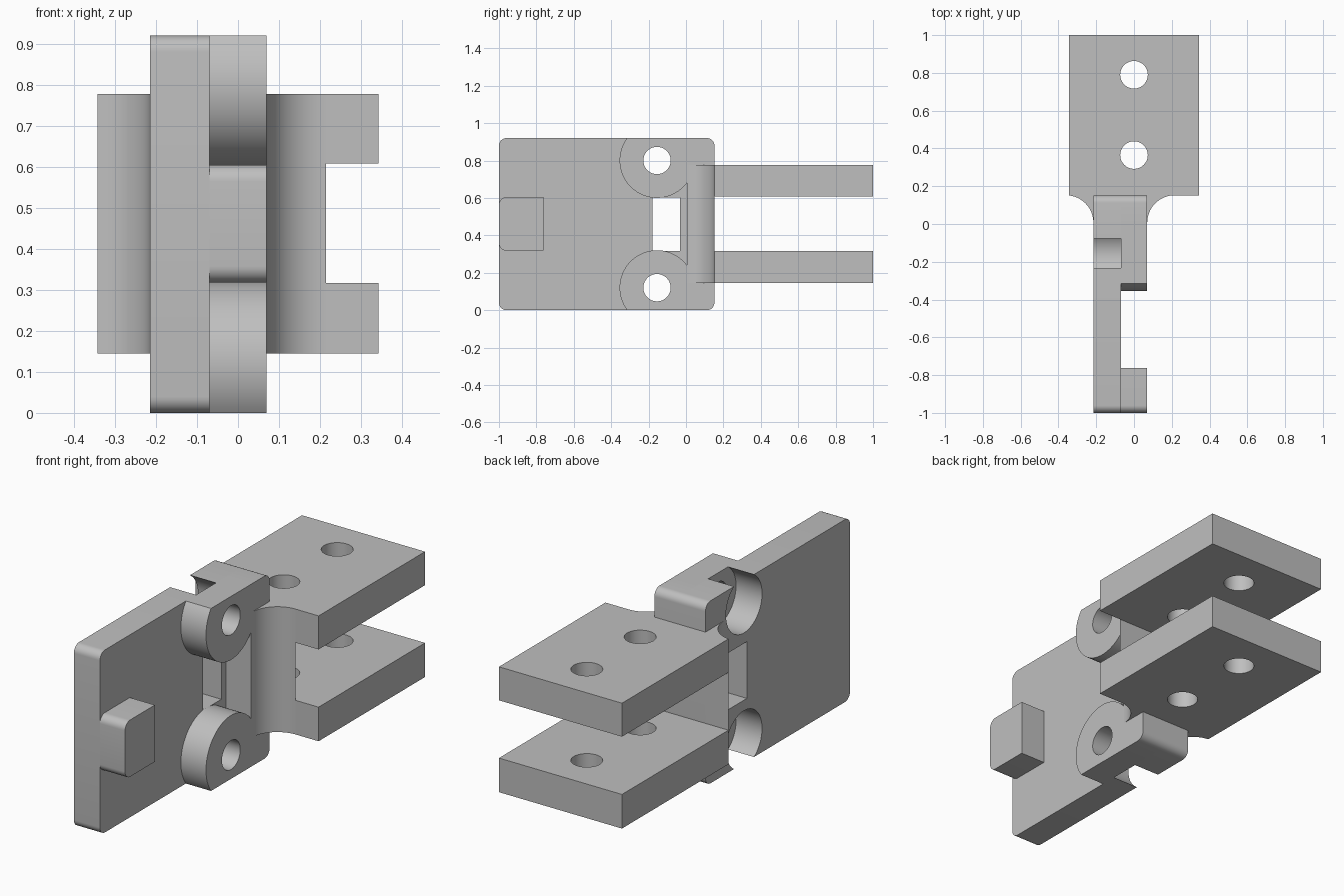
import bpy, bmesh
from math import sin, cos, radians, acos, degrees
from mathutils import Vector

if "Cube" in bpy.data.objects:
    bpy.data.objects.remove(bpy.data.objects["Cube"])

metal = bpy.data.materials.new("plain grey")
metal.use_nodes = True
grey = (0.52, 0.52, 0.52, 1)
metal.diffuse_color = grey
metal.node_tree.nodes["Principled BSDF"].inputs["Base Color"].default_value = grey

HEIGHT = 0.92
MID = HEIGHT / 2
X_OUT, X_IN, X_FACE = -0.215, -0.07, 0.07   # plate back, plate front, boss front
PIVOT_Y, PIVOT_Z = -0.155, 0.80
BACK = 0.152                                # where the flanges start
COLUMN_Y = 0.005
BEND_R = 0.145
ROUND = 0.04


def arc(cx, cy, r, start, end, steps=16):
    angles = [radians(start + (end - start) * i / steps) for i in range(steps + 1)]
    return [(cx + r * cos(a), cy + r * sin(a)) for a in angles]


def rounded(u0, u1, v0, v1, r_low, r_high):
    """Rectangle with separate corner radii on its low-u and high-u sides."""
    pts = []
    for u, v, r, a in ((u0, v0, r_low, 180), (u1, v0, r_high, 270),
                       (u1, v1, r_high, 0), (u0, v1, r_low, 90)):
        if r:
            cu = u + r if u == u0 else u - r
            cv = v + r if v == v0 else v - r
            pts += arc(cu, cv, r, a, a + 90, 8)
        else:
            pts.append((u, v))
    return pts


def prism(name, profile, axis, low, high):
    """Extrude a yz profile along x, or an xy profile along z."""
    def place(u, v, w):
        return (w, u, v) if axis == "x" else (u, v, w)
    bm = bmesh.new()
    face = bm.faces.new([bm.verts.new(place(u, v, low)) for u, v in profile])
    top = bmesh.ops.extrude_face_region(bm, geom=[face])
    shift = Vector(place(0, 0, high - low))
    bmesh.ops.translate(bm, vec=shift,
                        verts=[g for g in top["geom"] if isinstance(g, bmesh.types.BMVert)])
    bmesh.ops.recalc_face_normals(bm, faces=bm.faces)
    mesh = bpy.data.meshes.new(name)
    bm.to_mesh(mesh)
    bm.free()
    obj = bpy.data.objects.new(name, mesh)
    bpy.context.collection.objects.link(obj)
    mesh.materials.append(metal)
    return obj


def select(obj):
    bpy.ops.object.select_all(action="DESELECT")
    obj.select_set(True)
    bpy.context.view_layer.objects.active = obj


def cut(obj, profile, axis, low, high):
    cutter = prism("cutter", profile, axis, low, high)
    cutter.hide_render = True
    mod = obj.modifiers.new("cut", "BOOLEAN")
    mod.operation = "DIFFERENCE"
    mod.solver = "EXACT"
    mod.object = cutter
    select(obj)
    bpy.ops.object.modifier_apply(modifier=mod.name)
    bpy.data.objects.remove(cutter)


def circle(u, v, r):
    return arc(u, v, r, 0, 360, 48)[:-1]


def flip(profile):
    return [(u, HEIGHT - v) for u, v in profile]


parts = []

# Mounting plate with round recesses behind the bosses and a window
plate = prism("mounting_plate", rounded(-1, BACK, 0, HEIGHT, ROUND, ROUND), "x", X_OUT, X_IN)
for z in (PIVOT_Z, HEIGHT - PIVOT_Z):
    cut(plate, circle(PIVOT_Y, z, 0.144), "x", X_OUT - 0.1, X_IN + 0.1)
cut(plate, rounded(-0.178, -0.033, 0.317, 0.603, 0, 0), "x", X_OUT - 0.1, X_IN + 0.1)
parts.append(plate)

# Stop block on the front edge of the plate
parts.append(prism("stop_block", rounded(-1, -0.762, 0.318, 0.604, ROUND, 0), "x", X_IN, X_FACE))

# Upright column joining plate and flanges
parts.append(prism("column", rounded(COLUMN_Y, BACK, 0, HEIGHT, 0, ROUND), "x", X_IN, X_FACE))

# Pivot bosses, flush with the plate's upper and lower edges
boss_r = 0.2
end = degrees(acos((COLUMN_Y - PIVOT_Y) / boss_r))
start = 180 - degrees(acos((1 - ((HEIGHT - PIVOT_Z) / boss_r) ** 2) ** 0.5))
boss = arc(PIVOT_Y, PIVOT_Z, boss_r, start, 360 - end, 40) + [(COLUMN_Y, HEIGHT)]
for name, profile, z in (("upper_boss", boss, PIVOT_Z),
                         ("lower_boss", flip(boss), HEIGHT - PIVOT_Z)):
    obj = prism(name, profile, "x", X_IN, X_FACE)
    cut(obj, circle(PIVOT_Y, z, 0.073), "x", X_IN - 0.1, X_FACE + 0.1)
    parts.append(obj)

# Concave bends from the column out to the flanges
WIDE = 0.343
Z_LOW, Z_HIGH = 0.145, 0.777
bend_y = BACK - BEND_R
left_bend = arc(X_FACE + BEND_R, bend_y, BEND_R, 180, 90) + [(X_FACE, BACK)]
parts.append(prism("left_bend", left_bend, "z", Z_LOW, Z_HIGH))
cx = X_OUT - BEND_R
stop = degrees(acos((-WIDE - cx) / BEND_R))
right_bend = arc(cx, bend_y, BEND_R, 0, stop) + [(-WIDE, BACK), (X_OUT, BACK)]
parts.append(prism("right_bend", right_bend, "z", Z_LOW, Z_HIGH))

# Two parallel drilled flanges
for name, low, high in (("upper_flange", 0.608, Z_HIGH), ("lower_flange", Z_LOW, 0.317)):
    obj = prism(name, rounded(-WIDE, WIDE, BACK, 1, 0, 0), "z", low, high)
    for y in (0.365, 0.79):
        cut(obj, circle(0, y, 0.073), "z", low - 0.1, high + 0.1)
    parts.append(obj)

for obj in parts:
    select(obj)
    bpy.ops.object.shade_smooth_by_angle(angle=radians(30))
